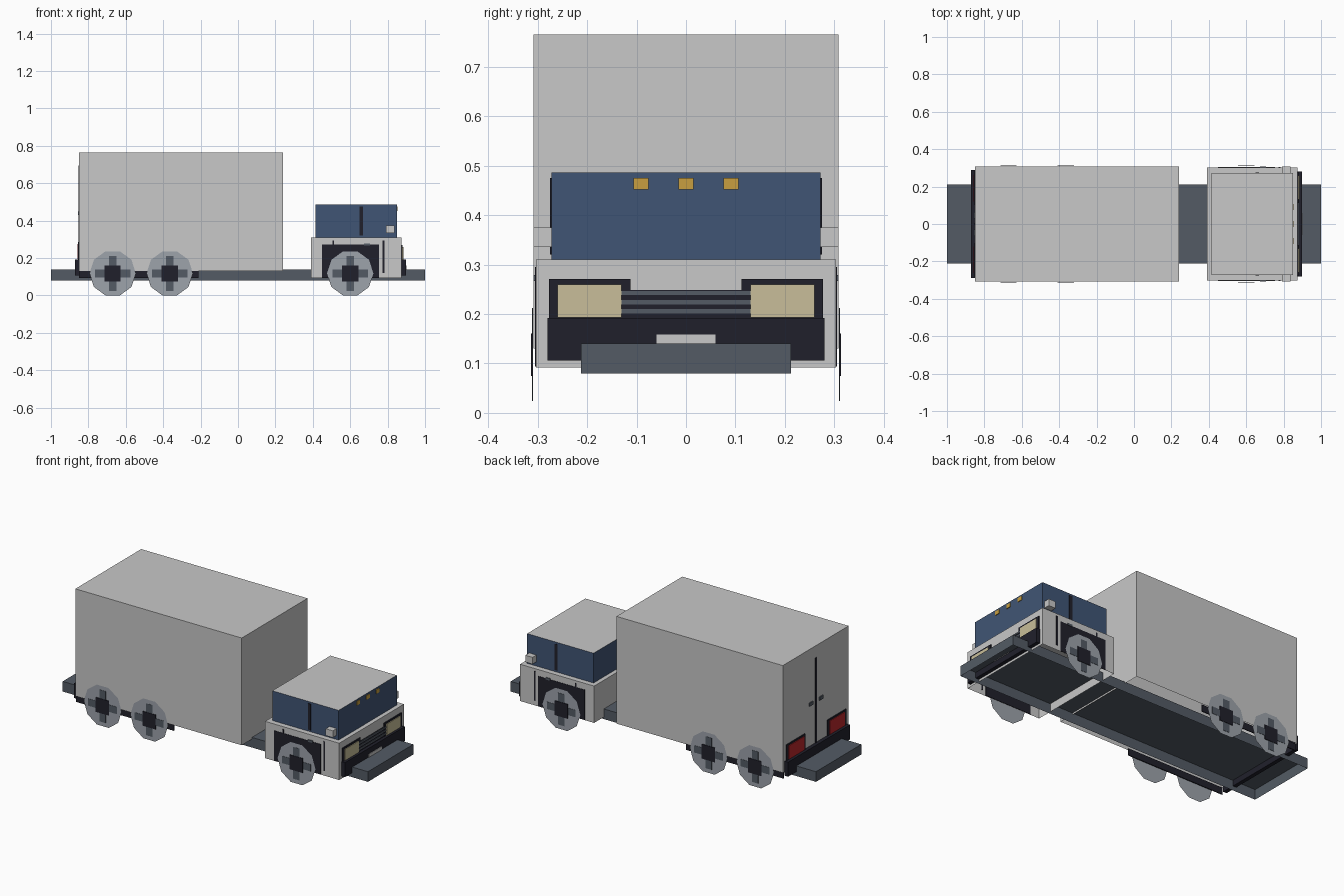
import bpy, bmesh, math
from mathutils import Matrix, Vector

old = bpy.data.objects.get("Cube")
if old:
    bpy.data.objects.remove(old)


def material(name, rgb):
    m = bpy.data.materials.new(name)
    m.use_nodes = True
    m.diffuse_color = (*rgb, 1)
    m.node_tree.nodes["Principled BSDF"].inputs["Base Color"].default_value = (*rgb, 1)
    return m


LIGHT = material("light grey paint", (0.58, 0.58, 0.58))
BLUE = material("blue glass", (0.051, 0.091, 0.178))
SLATE = material("slate metal", (0.087, 0.105, 0.13))
BLACK = material("black trim", (0.0144, 0.0144, 0.024))
WHEEL = material("wheel grey", (0.337, 0.366, 0.407))
BEIGE = material("headlight beige", (0.578, 0.515, 0.319))
ORANGE = material("marker orange", (0.578, 0.347, 0.051))
RED = material("tail light red", (0.5, 0.02, 0.025))


def finish(name, bm, *mats):
    mesh = bpy.data.meshes.new(name)
    bm.to_mesh(mesh)
    bm.free()
    for m in mats:
        mesh.materials.append(m)
    ob = bpy.data.objects.new(name, mesh)
    bpy.context.collection.objects.link(ob)
    return ob


def box(name, xs, ys, zs, mat, open_bottom=False, top=None):
    """Box between the given extents, with an optional open base and top colour."""
    bm = bmesh.new()
    bmesh.ops.create_cube(bm, size=1)
    for v in bm.verts:
        v.co = Vector([r[0] if c < 0 else r[1] for c, r in zip(v.co, (xs, ys, zs))])
    bm.normal_update()
    if open_bottom:
        bmesh.ops.delete(bm, geom=[f for f in bm.faces if f.normal.z < -0.5],
                         context='FACES_ONLY')
    if top:
        for f in bm.faces:
            f.material_index = int(f.normal.z > 0.5)
    return finish(name, bm, mat, *([top] if top else []))


def side_plates(name, xs, zs, y0, y1, mat):
    """The same part on the left and right sides."""
    for side, s in (("left", 1), ("right", -1)):
        box(f"{name}_{side}", xs, sorted((s * y0, s * y1)), zs, mat)


def wheel(name, x, s):
    """Flat ten-sided disc with a cross and a square hub."""
    r, z, y = 0.124, 0.118, 0.309
    bm = bmesh.new()
    bmesh.ops.create_circle(bm, cap_ends=True, segments=10, radius=r)
    bmesh.ops.rotate(bm, verts=bm.verts, matrix=Matrix.Rotation(-s * math.pi / 2, 3, 'X'))
    # Point two corners along the length so the base is flat
    for i, v in enumerate(bm.verts):
        a = s * i * math.tau / 10
        v.co = (x + r * math.cos(a), s * y, z + r * math.sin(a))
    bmesh.ops.recalc_face_normals(bm, faces=bm.faces)
    bm.normal_update()
    for f in bm.faces:
        if f.normal.y * s < 0:
            f.normal_flip()
    finish(name, bm, WHEEL)
    for part, w, h, d, mat in (("spoke_upright", 0.021, 0.094, 0.002, SLATE),
                               ("spoke_level", 0.094, 0.021, 0.002, SLATE),
                               ("hub", 0.043, 0.043, 0.004, BLACK)):
        box(f"{name}_{part}", (x - w, x + w), sorted((s * (y + 0.0005), s * (y + d))),
            (z - h, z + h), mat)


# Chassis, cargo box and cab shells
box("chassis", (-1, 1), (-0.212, 0.212), (0.08, 0.14), SLATE, True)
box("cargo_box", (-0.85, 0.24), (-0.308, 0.308), (0.13, 0.765), LIGHT, True)
box("cab_body", (0.39, 0.875), (-0.303, 0.303), (0.092, 0.31), LIGHT, True)
box("cab_windows", (0.415, 0.85), (-0.272, 0.272), (0.31, 0.486), BLUE, True, LIGHT)

# Wheels
for side, s in (("left", 1), ("right", -1)):
    for place, x in (("front", 0.60), ("middle", -0.365), ("rear", -0.67)):
        wheel(f"{place}_wheel_{side}", x, s)

# Side details
side_plates("wheel_housing", (0.45, 0.755), (0.094, 0.272), 0.3, 0.305, BLACK)
side_plates("rear_underframe", (-0.85, -0.21), (0.092, 0.132), 0.295, 0.3, BLACK)
side_plates("door_front_gap", (0.773, 0.783), (0.12, 0.295), 0.3, 0.305, BLACK)
side_plates("door_rear_gap", (0.505, 0.513), (0.27, 0.295), 0.3, 0.305, BLACK)
side_plates("door_handle", (0.675, 0.705), (0.267, 0.279), 0.3, 0.308, SLATE)
side_plates("window_pillar", (0.65, 0.668), (0.32, 0.475), 0.268, 0.275, BLACK)
side_plates("mirror", (0.79, 0.837), (0.335, 0.375), 0.27, 0.308, LIGHT)

# Front end
box("front_bumper", (0.874, 0.897), (-0.28, 0.28), (0.106, 0.192), BLACK)
box("grille", (0.872, 0.878), (-0.13, 0.13), (0.19, 0.249), BLACK)
for i in range(3):
    z = 0.201 + i * 0.0185
    box(f"grille_bar_{i + 1}", (0.875, 0.881), (-0.13, 0.13), (z, z + 0.009), SLATE)
side_plates("headlight_surround", (0.872, 0.88), (0.19, 0.271), 0.112, 0.277, BLACK)
side_plates("headlight", (0.875, 0.884), (0.193, 0.26), 0.13, 0.26, BEIGE)
box("front_plate", (0.894, 0.9), (-0.06, 0.06), (0.139, 0.159), LIGHT)
for i in (-1, 0, 1):
    y = i * 0.091
    box(f"roof_marker_{i + 2}", (0.847, 0.854), (y - 0.015, y + 0.015),
        (0.452, 0.475), ORANGE)

# Rear end
box("rear_bumper", (-0.872, -0.849), (-0.29, 0.29), (0.106, 0.192), BLACK)
side_plates("tail_light_surround", (-0.855, -0.847), (0.19, 0.285), 0.105, 0.28, BLACK)
side_plates("tail_light", (-0.859, -0.85), (0.195, 0.275), 0.12, 0.262, RED)
box("rear_door_gap", (-0.853, -0.847), (-0.006, 0.006), (0.192, 0.695), BLACK)
side_plates("rear_door_handle", (-0.856, -0.848), (0.43, 0.45), 0.03, 0.065, SLATE)
